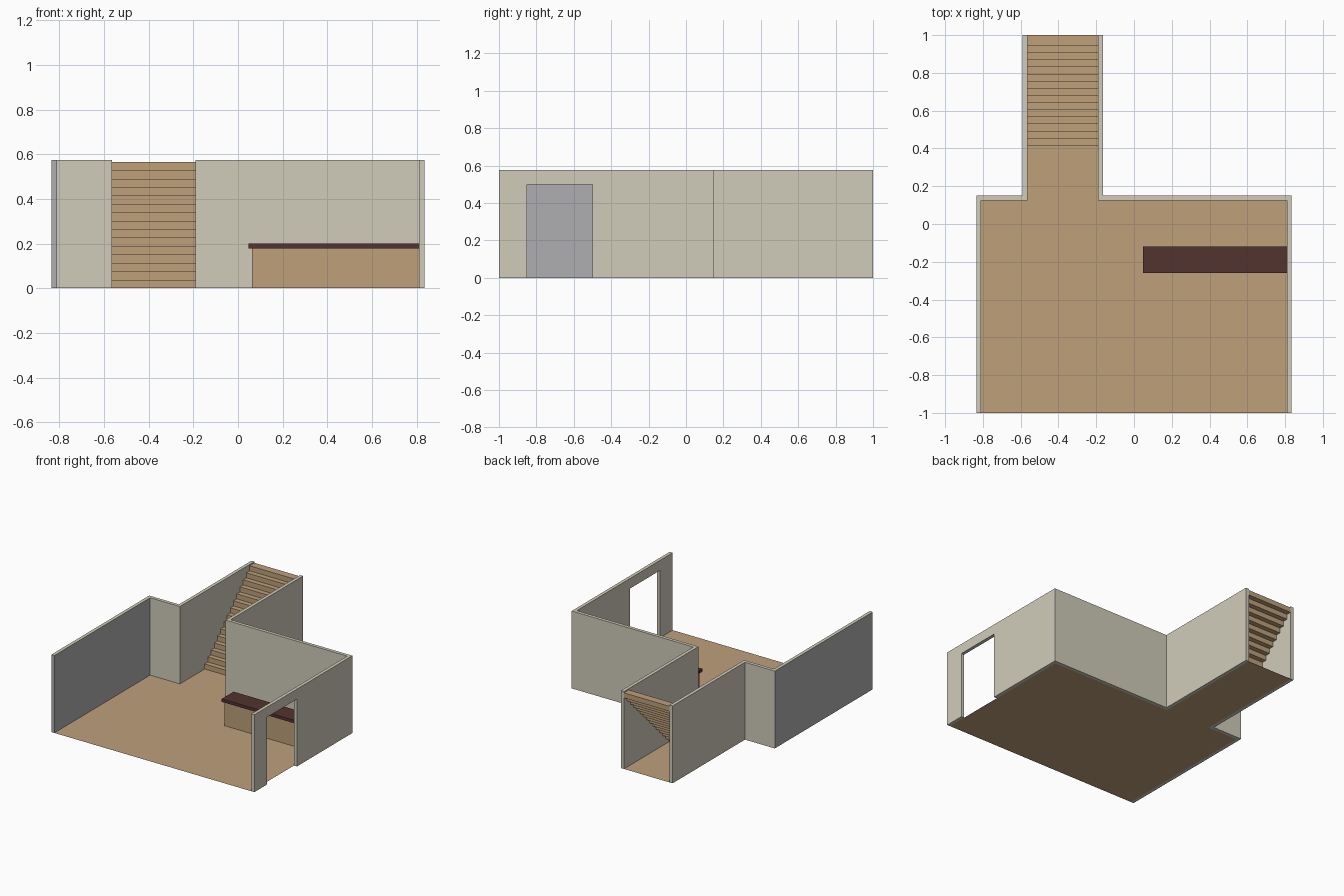
import bpy, bmesh

if "Cube" in bpy.data.objects:
    bpy.data.objects.remove(bpy.data.objects["Cube"])

H = 0.575        # wall height
T = 0.025        # wall thickness


def material(name, r, g, b):
    m = bpy.data.materials.new(name)
    m.diffuse_color = (r, g, b, 1)
    m.use_nodes = True
    m.node_tree.nodes["Principled BSDF"].inputs["Base Color"].default_value = m.diffuse_color
    return m


PLASTER = material("plaster", 0.63, 0.60, 0.49)
GREY = material("grey_paint", 0.43, 0.43, 0.44)
WOOD = material("light_wood", 0.51, 0.35, 0.195)
DARK = material("dark_wood", 0.085, 0.033, 0.028)


def prism(name, outline, height, *mats):
    """Flat polygon, extruded upward when height > 0."""
    bm = bmesh.new()
    face = bm.faces.new([bm.verts.new((x, y, 0)) for x, y in outline])
    if height:
        new = bmesh.ops.extrude_face_region(bm, geom=[face], use_keep_orig=True)["geom"]
        bmesh.ops.translate(bm, vec=(0, 0, height),
                            verts=[v for v in new if isinstance(v, bmesh.types.BMVert)])
        bmesh.ops.recalc_face_normals(bm, faces=bm.faces)
    elif face.normal.z < 0 or face.calc_area() > 0:
        face.normal_update()
        if face.normal.z < 0:
            face.normal_flip()
    mesh = bpy.data.meshes.new(name)
    bm.to_mesh(mesh)
    bm.free()
    ob = bpy.data.objects.new(name, mesh)
    bpy.context.collection.objects.link(ob)
    for m in mats:
        mesh.materials.append(m)
    return ob


def box(name, x0, x1, y0, y1, z0, z1, *mats):
    ob = prism(name, [(x0, y0), (x1, y0), (x1, y1), (x0, y1)], z1 - z0, *mats)
    ob.location.z = z0
    return ob


# room and stairwell plan
X, Y = 0.81, 0.125            # inner faces of side walls and back wall
SL, SR = -0.565, -0.19        # inner faces of stairwell

# floor
prism("floor", [(-X, -1), (X, -1), (X, Y), (SR, Y), (SR, 1), (SL, 1), (SL, Y), (-X, Y)], 0, WOOD)

# left walls, with the side wall painted grey
left = prism("left_walls", [(-X - T, -1), (-X, -1), (-X, Y), (SL, Y), (SL, 1),
                            (SL - T, 1), (SL - T, Y + T), (-X - T, Y + T)], H, PLASTER, GREY)
for p in left.data.polygons:
    if p.center.x < -0.8:
        p.material_index = 1

# right walls with doorway
right = prism("right_walls", [(X + T, -1), (X, -1), (X, Y), (SR, Y), (SR, 1),
                              (SR + T, 1), (SR + T, Y + T), (X + T, Y + T)], H, PLASTER)
cutter = box("doorway_cutter", X - 0.1, X + 0.1, -0.85, -0.5, -0.1, 0.5, PLASTER)
cutter.hide_render = True
mod = right.modifiers.new("doorway", "BOOLEAN")
mod.operation = "DIFFERENCE"
mod.solver = "EXACT"
mod.object = cutter
bpy.context.view_layer.objects.active = right
bpy.ops.object.modifier_apply(modifier=mod.name)
bpy.data.objects.remove(cutter)

# stairs: overlapping solid treads, open underneath
N, STEP, DEPTH = 15, 0.0377, 0.057
for i in range(N):
    y = 1 - DEPTH - (N - 1 - i) * STEP
    box(f"stair_step_{i + 1}", SL, SR, y, y + DEPTH, i * STEP, (i + 1) * STEP, WOOD)

# counter
box("counter_body", 0.063, X, -0.248, -0.132, 0, 0.178, WOOD)
box("counter_top", 0.048, X, -0.26, -0.12, 0.178, 0.2, DARK)
